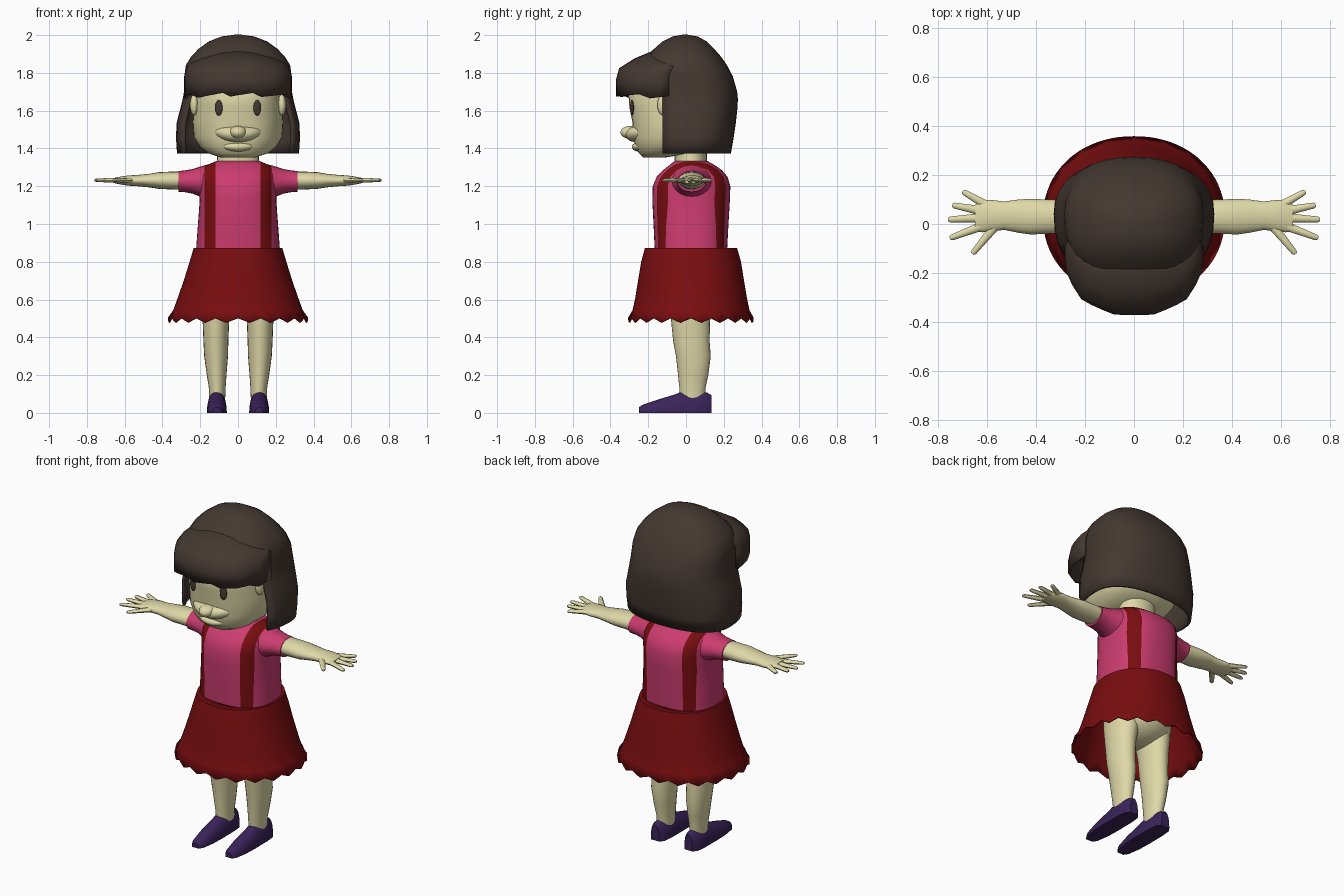
import bpy, bmesh, math
from mathutils import Matrix, Vector

if "Cube" in bpy.data.objects:
    bpy.data.objects.remove(bpy.data.objects["Cube"])


def material(name, rgb):
    m = bpy.data.materials.new(name)
    m.diffuse_color = (*rgb, 1)
    m.use_nodes = True
    m.node_tree.nodes["Principled BSDF"].inputs["Base Color"].default_value = m.diffuse_color
    return m


SKIN = material("skin", (.74, .69, .39))
HAIR = material("dark brown", (.058, .040, .031))
PINK = material("pink cloth", (.60, .045, .16))
RED = material("dark red cloth", (.19, .004, .005))
SHOE = material("purple leather", (.042, .017, .10))


def finish(name, bm, mats, mirror=False, thick=0):
    bmesh.ops.recalc_face_normals(bm, faces=bm.faces[:])
    me = bpy.data.meshes.new(name)
    bm.to_mesh(me)
    bm.free()
    ob = bpy.data.objects.new(name, me)
    bpy.context.collection.objects.link(ob)
    for m in mats:
        me.materials.append(m)
    if thick:
        s = ob.modifiers.new("thickness", 'SOLIDIFY')
        s.thickness, s.offset = thick, 0
    if mirror:
        ob.modifiers.new("mirror", 'MIRROR')
    return ob


def loft(bm, rings, closed=True, caps=True):
    """Skin a list of equal-length point rings."""
    vs = [[bm.verts.new(p) for p in r] for r in rings]
    n = len(vs[0])
    for a, b in zip(vs, vs[1:]):
        for i in range(n if closed else n - 1):
            j = (i + 1) % n
            bm.faces.new((a[i], a[j], b[j], b[i]))
    if caps:
        bm.faces.new(vs[0])
        bm.faces.new(vs[-1])


def spow(v, e):
    return math.copysign(abs(v) ** e, v)


def ring_z(z, w, yf, yb, cx=0, cy=None, e=1, n=36):
    """Level ring; angle 0 faces the front, with separate front and back depth."""
    cy = (yf + yb) / 2 if cy is None else cy
    out = []
    for i in range(n):
        t = 2 * math.pi * i / n
        c = spow(math.cos(t), e)
        out.append((cx + w * spow(math.sin(t), e), cy - c * (cy - yf if c > 0 else yb - cy), z))
    return out


def ring_x(x, ry, rz, cy=.03, cz=1.23, n=20):
    return [(x, cy + ry * math.cos(2 * math.pi * i / n), cz + rz * math.sin(2 * math.pi * i / n))
            for i in range(n)]


def ball(bm, loc, r, rot=0):
    m = Matrix.Translation(loc) @ Matrix.Rotation(rot, 4, 'Z') @ Matrix.Diagonal((*r, 1))
    return bmesh.ops.create_uvsphere(bm, u_segments=24, v_segments=14, radius=1, matrix=m)['verts']


# Head, with muzzle, nose and lower lip
bm = bmesh.new()
loft(bm, [ring_z(z, w, f, b, cy=c, e=.85) for z, w, f, b, c in (
    (1.352, .09, -.225, -.11, -.17), (1.375, .16, -.25, .03, -.10), (1.41, .205, -.268, .12, -.04),
    (1.46, .235, -.28, .17, 0), (1.54, .24, -.284, .20, 0), (1.62, .235, -.30, .21, 0),
    (1.69, .23, -.305, .21, 0), (1.78, .22, -.25, .19, 0), (1.86, .15, -.16, .13, 0))])
for loc, r in (((0, -.262, 1.475), (.13, .06, .042)), ((0, -.295, 1.485), (.045, .052, .034)),
               ((0, -.252, 1.408), (.09, .035, .024))):
    for v in ball(bm, loc, r):
        v.co.z += .8 * v.co.x ** 2   # smile
        v.co.y += 2 * v.co.x ** 2    # wrap round the face
finish("head", bm, [SKIN])

# Ears and eyes
bm = bmesh.new()
ball(bm, (.232, -.12, 1.63), (.022, .032, .055))
finish("ears", bm, [SKIN], mirror=True)
bm = bmesh.new()
ball(bm, (.102, -.286, 1.615), (.021, .009, .041), .25)
finish("eyes", bm, [HAIR], mirror=True)

# Neck
bm = bmesh.new()
loft(bm, [ring_z(z, w, -.06, .11) for z, w in ((1.29, .125), (1.34, .11), (1.42, .11))])
finish("neck", bm, [SKIN])

# Hair shell, cut open in front below the fringe
bm = bmesh.new()
loft(bm, [ring_z(z, w, f, b, cy=c, e=.85) for z, w, f, b, c in (
    (1.375, .315, -.25, .23, .04), (1.45, .32, -.25, .243, .04), (1.53, .318, -.25, .255, .04),
    (1.60, .30, -.25, .263, .04), (1.66, .285, -.25, .267, .04), (1.70, .278, -.25, .263, .04),
    (1.78, .277, -.25, .24, .03), (1.84, .268, -.23, .208, .01), (1.88, .242, -.205, .18, 0),
    (1.92, .205, -.165, .145, 0), (1.96, .15, -.12, .105, 0), (1.985, .085, -.07, .06, 0),
    (1.994, .02, -.02, .01, 0))])
cut = [f for f in bm.faces if len(f.verts) > 4 and f.calc_center_median().z < 1.4
       or f.calc_center_median().z < 1.69 and f.calc_center_median().y < -.115]
bmesh.ops.delete(bm, geom=cut, context='FACES')
finish("hair", bm, [HAIR], thick=.016)

# Fringe: a plan outline swept up and back to the crown
half = [(0, -.362), (.04, -.362), (.08, -.36), (.125, -.342), (.17, -.322), (.21, -.30),
        (.245, -.245), (.27, -.19), (.276, -.14), (.276, -.09)]
plan = [(-x, y) for x, y in half[:0:-1]] + half
rows = []
for z, sx, sy, drop in ((1.685, 1, 1, .01), (1.76, 1, 1.005, .0), (1.82, .99, .96, .02),
                        (1.87, .95, .74, .04), (1.905, .84, .51, .05), (1.90, .75, .40, .05)):
    rows.append([(x * sx, y * sy, z - drop * (x / .276) ** 2 +
                  (.010 * (i % 4 - 1.5) / 1.5 if z < 1.7 else 0)) for i, (x, y) in enumerate(plan)])
bm = bmesh.new()
loft(bm, rows, closed=False, caps=False)
finish("fringe", bm, [HAIR], thick=.016)

# Shirt: torso and sleeves, with straps cut in as faces
bm = bmesh.new()
loft(bm, [ring_z(z, w, f, b, e=.8, n=48) for z, w, f, b in (
    (.85, .223, -.165, .217), (1.0, .212, -.172, .225), (1.12, .203, -.178, .232),
    (1.20, .205, -.176, .235), (1.25, .205, -.155, .22), (1.285, .195, -.122, .19),
    (1.31, .17, -.09, .155), (1.333, .115, -.06, .115))])
for s in (1, -1):
    loft(bm, [ring_x(s * x, ry, rz, cz=cz) for x, ry, rz, cz in (
        (.09, .12, .095, 1.22), (.16, .112, .091, 1.224), (.20, .10, .08, 1.224),
        (.24, .087, .065, 1.226), (.28, .079, .058, 1.226), (.315, .076, .055, 1.225))])
for x in (-.178, -.12, .12, .178):
    bmesh.ops.bisect_plane(bm, geom=bm.verts[:] + bm.edges[:] + bm.faces[:],
                           plane_co=(x, 0, 0), plane_no=(1, 0, 0))
for f in bm.faces:
    f.material_index = int(.12 < abs(f.calc_center_median().x) < .178)
finish("shirt", bm, [PINK, RED])

# Skirt with a scalloped hem
rows = [ring_z(z, w, f, b, n=80, e=.95) for z, w, f, b in (
    (.868, .19, -.15, .20), (.87, .232, -.215, .268), (.80, .252, -.233, .287), (.70, .283, -.25, .303),
    (.60, .318, -.266, .32), (.54, .34, -.28, .333), (.49, .368, -.303, .355))]
rows[-1] = [(x, y, z + .012 * math.cos(math.pi * i / 2)) for i, (x, y, z) in enumerate(rows[-1])]
bm = bmesh.new()
loft(bm, rows, caps=False)
finish("skirt", bm, [RED], thick=.008)

# Hips and legs
bm = bmesh.new()
ball(bm, (0, .03, .66), (.2, .17, .14))
finish("hips", bm, [SKIN])
bm = bmesh.new()
loft(bm, [ring_z(z, w, f, b, cx=cx, n=24) for z, cx, w, f, b in (
    (.07, .11, .042, -.03, .10), (.13, .11, .044, -.035, .103), (.20, .113, .052, -.042, .118),
    (.30, .116, .063, -.053, .131), (.38, .117, .066, -.068, .125), (.48, .117, .070, -.078, .127),
    (.58, .112, .082, -.09, .14), (.70, .11, .085, -.10, .15))])
finish("legs", bm, [SKIN], mirror=True)

# Shoes: flat-soled sections along y
bm = bmesh.new()
loft(bm, [[(.112 + w * math.cos(math.pi * i / 12), y, h * abs(math.sin(math.pi * i / 12)) ** .8)
           for i in range(13)] for y, w, h in (
    (-.25, .022, .03), (-.225, .038, .045), (-.15, .05, .07), (-.06, .053, .097),
    (-.02, .052, .113), (.05, .052, .116), (.11, .046, .108), (.135, .028, .095))])
finish("shoes", bm, [SHOE], mirror=True)

# Arms with palms
bm = bmesh.new()
loft(bm, [ring_x(x, ry, rz, cy=cy) for x, ry, rz, cy in (
    (.29, .068, .048, .03), (.36, .070, .047, .03), (.42, .073, .044, .03), (.47, .068, .036, .032),
    (.53, .058, .03, .034), (.58, .064, .027, .034), (.62, .066, .021, .032), (.65, .053, .015, .025))])
# Fingers and thumb: tapered rods from palm to tip
for a, b in (((.60, .075), (.70, .133)), ((.63, .055), (.742, .077)), ((.63, .025), (.76, .018)),
             ((.62, -.008), (.752, -.058)), ((.57, -.012), (.66, -.122))):
    a, b = Vector((*a, 1.231)), Vector((*b, 1.232))
    side = (b - a).cross(Vector((0, 0, 1))).normalized()
    loft(bm, [[a.lerp(b, k) + r * (side * math.cos(math.pi * i / 4) + Vector((0, 0, .75 * math.sin(math.pi * i / 4))))
               for i in range(8)] for k, r in ((0, .019), (.5, .015), (.93, .012), (1, .007))])
finish("arms", bm, [SKIN], mirror=True)

# Smooth shading with sharp edges kept
for ob in bpy.context.scene.objects:
    ob.select_set(True)
    bpy.context.view_layer.objects.active = ob
bpy.ops.object.shade_smooth_by_angle(angle=math.radians(45))
